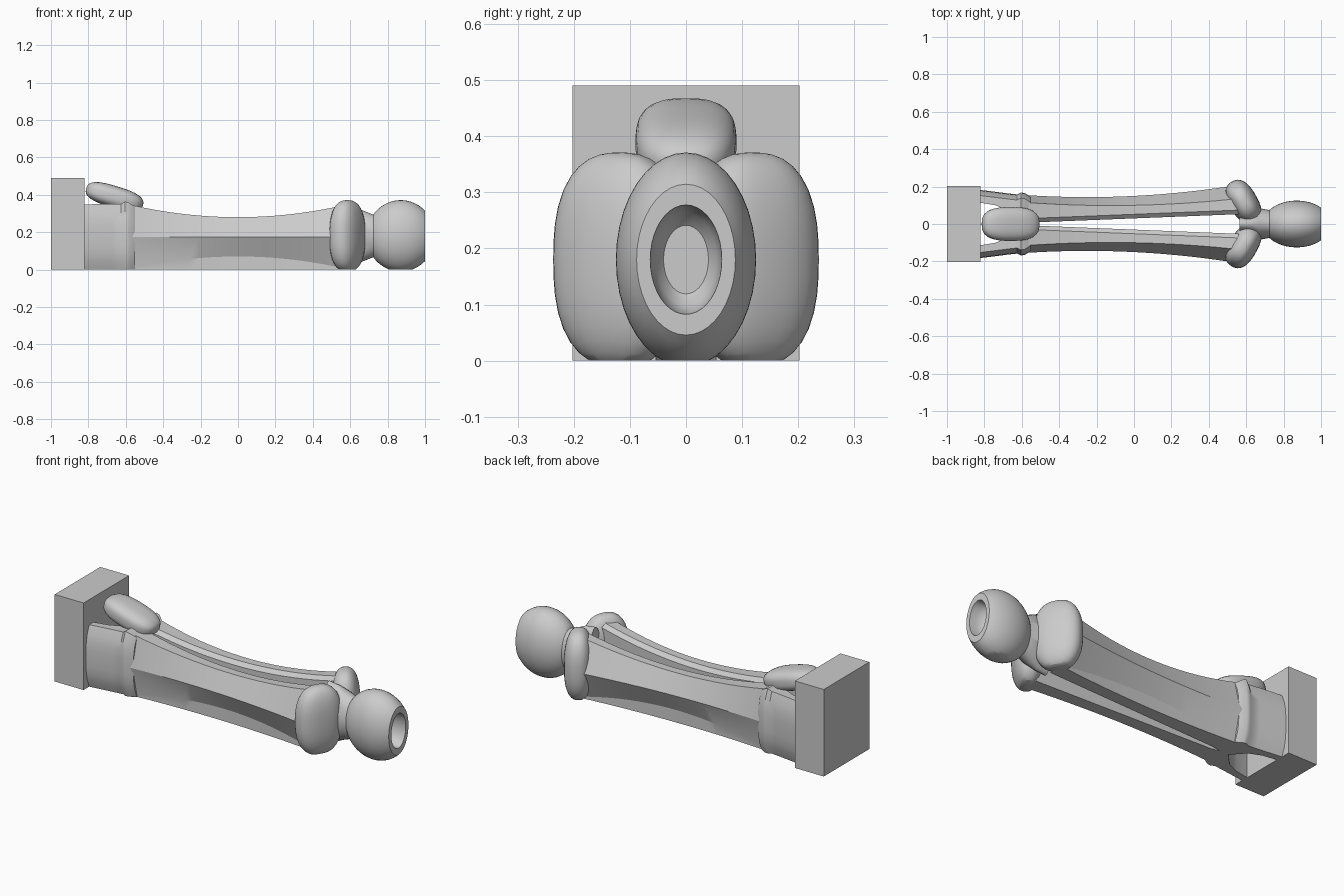
import bpy, bmesh, math
from mathutils import Matrix, Vector

cube = bpy.data.objects.get("Cube")
if cube:
    bpy.data.objects.remove(cube, do_unlink=True)

grey = bpy.data.materials.new("plain grey")
grey.use_nodes = True
colour = (0.6, 0.6, 0.6, 1)
grey.diffuse_color = colour
grey.node_tree.nodes["Principled BSDF"].inputs["Base Color"].default_value = colour
MID = 0.18


def finish(name, bm, angle=30, clip=True):
    """Trim at the ground, shade and link a part."""
    if clip:
        geom = bm.verts[:] + bm.edges[:] + bm.faces[:]
        cut = bmesh.ops.bisect_plane(bm, geom=geom, plane_co=(0, 0, 0),
                                     plane_no=(0, 0, -1), clear_outer=True)
        rim = [e for e in cut["geom_cut"] if isinstance(e, bmesh.types.BMEdge)]
        if rim:
            bmesh.ops.holes_fill(bm, edges=rim, sides=0)
    bmesh.ops.recalc_face_normals(bm, faces=bm.faces)
    mesh = bpy.data.meshes.new(name)
    bm.to_mesh(mesh)
    bm.free()
    mesh.materials.append(grey)
    ob = bpy.data.objects.new(name, mesh)
    bpy.context.collection.objects.link(ob)
    bpy.ops.object.select_all(action='DESELECT')
    ob.select_set(True)
    bpy.context.view_layer.objects.active = ob
    bpy.ops.object.shade_smooth_by_angle(angle=math.radians(angle))
    return ob


def loft(rings, side=1):
    """Skin equal rings of points and close both ends."""
    bm = bmesh.new()
    rows = [[bm.verts.new((x, y * side, z)) for x, y, z in ring] for ring in rings]
    n = len(rows[0])
    for a, b in zip(rows, rows[1:]):
        for i in range(n):
            bm.faces.new((a[i], a[(i + 1) % n], b[(i + 1) % n], b[i]))
    bm.faces.new(rows[0])
    bm.faces.new(rows[-1])
    return bm


def oval(x, ry, rz, n=40):
    turns = [math.tau * i / n for i in range(n)]
    return [(x, ry * math.cos(t), MID + rz * math.sin(t)) for t in turns]


def pebble(name, centre, radii, rotation, power):
    """Ellipsoid with adjustable squareness."""
    bm = bmesh.new()
    bmesh.ops.create_uvsphere(bm, u_segments=32, v_segments=20, radius=1)
    for v in bm.verts:
        length = sum(abs(c) ** power for c in v.co) ** (1 / power)
        v.co = Vector([c / length * r for c, r in zip(v.co, radii)])
    bm.transform(Matrix.Translation(centre) @ rotation)
    return finish(name, bm, 60)


# Rectangular end block
bm = bmesh.new()
bmesh.ops.create_cube(bm, size=1)
bm.transform(Matrix.Translation((-0.91, 0, 0.245)) @ Matrix.Diagonal((0.18, 0.405, 0.49, 1)))
finish("end_block", bm, clip=False)


# Faceted waisted rails either side of the tapering slot
def rail_ring(x):
    top = 0.28 + 0.2 * x * x
    low = max(0.002, 0.07 - 0.2 * x * x)
    wide = 0.15 + 0.05 * x + 0.1 * x * x
    wall = 0.1 + 0.02 * x + 0.08 * x * x
    slot = max(0, 0.03 + 0.04 * x) if x > -0.52 else 0
    lip = slot + 0.022
    return [(x, slot, 0), (x, wall, 0), (x, wall, low), (x, wide, 0.175),
            (x, wall, top), (x, lip, top), (x, slot, top - 0.02)]


# Wrist prongs: x, gap, half width, height
WRIST = [(-0.83, 0.115, 0.183, 0.348), (-0.74, 0.1, 0.172, 0.35),
         (-0.67, 0.07, 0.163, 0.35), (-0.625, 0.02, 0.158, 0.35),
         (-0.605, 0, 0.168, 0.364), (-0.585, 0, 0.166, 0.358), (-0.55, 0, 0.145, 0.335)]


def wrist_ring(x, gap, wide, top):
    outer = []
    for i in range(9):
        t = i / 8
        bow = 1 - abs(2 * t - 1) ** 3
        outer.append((x, wide - 0.03 + 0.03 * bow, top * t))
    return [(x, gap, 0)] + outer + [(x, gap, top)]


for side, label in ((1, "back"), (-1, "front")):
    stations = [-0.6 + 1.18 * i / 24 for i in range(25)]
    finish(label + "_rail", loft([rail_ring(x) for x in stations], side), 20)
    finish(label + "_wrist_prong", loft([wrist_ring(*s) for s in WRIST], side), 35)
    # Rounded knuckle at the rail end
    pebble(label + "_knuckle", (0.585, 0.118 * side, MID), (0.075, 0.125, 0.191),
           Matrix.Rotation(math.radians(30 * side), 4, 'Z'), 2.5)

# Neck joining the knuckles to the ball
NECK = [(0.565, 0.05, 0.165), (0.63, 0.06, 0.155), (0.67, 0.085, 0.135),
        (0.72, 0.075, 0.115), (0.77, 0.07, 0.105)]
finish("neck", loft([oval(*s) for s in NECK]), 40)

# Oval ball with a flat face and a hollow socket: x, relative radius
profile = []
for i in range(19):
    x = 0.72 + 0.28 * i / 18
    profile.append((x, math.sqrt(1 - ((x - 0.87) / 0.183) ** 2)))
profile += [(1.0, 0.51), (0.96, 0.49), (0.93, 0.43), (0.91, 0.32)]
finish("socket_ball", loft([oval(x, 0.125 * r, 0.191 * r) for x, r in profile]), 40)

# Tilted pad on top of the wrist
pebble("thumb_pad", (-0.66, 0, 0.388), (0.158, 0.09, 0.058),
       Matrix.Rotation(math.radians(17), 4, 'Y'), 2.8)
